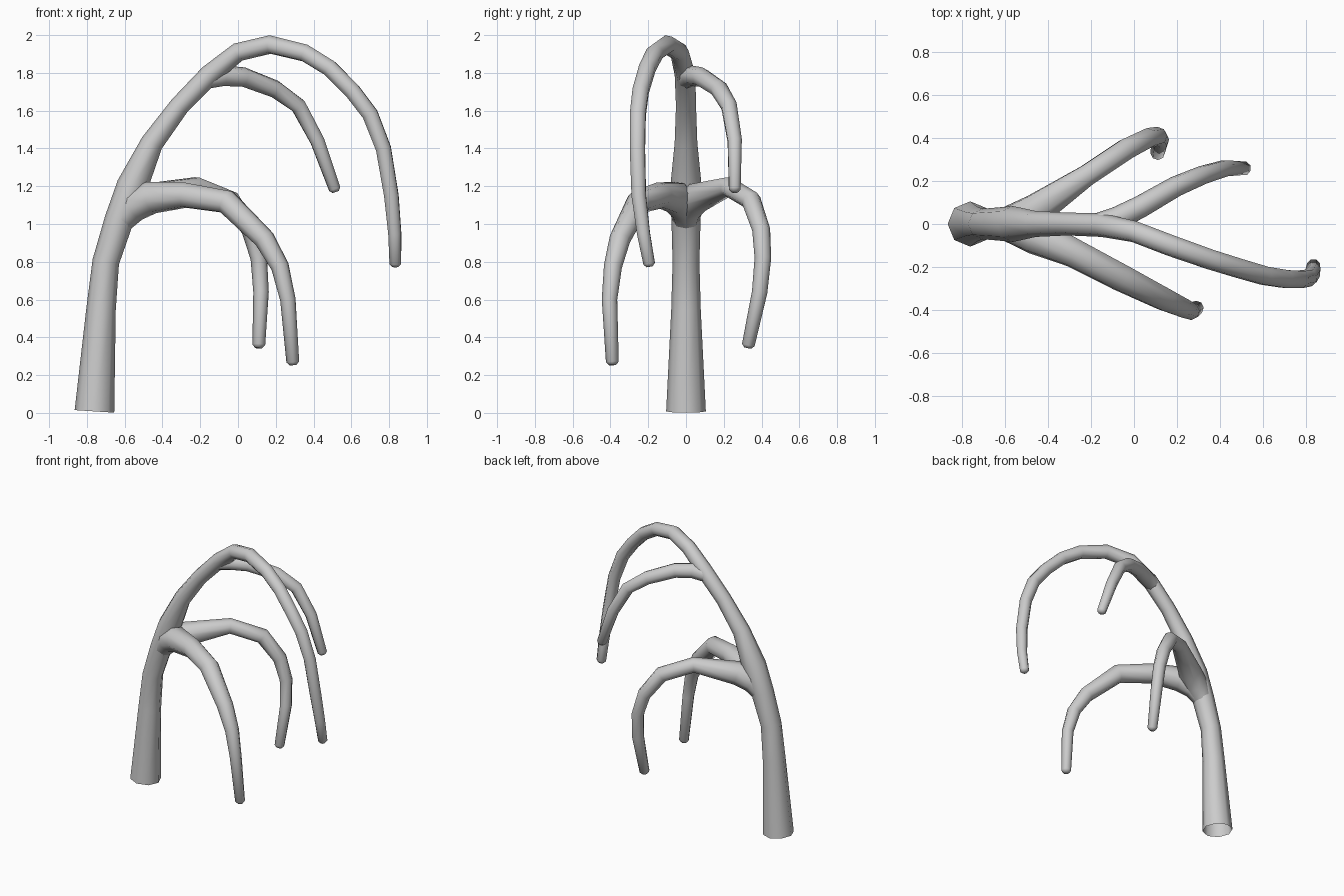
import bpy, bmesh, math
from mathutils import Vector

SIDES = 8


def limb(name, pts, open_start=True, round_tip=True):
    """Loft an eight-sided tube through (x, y, z, radius) stations."""
    centres = [Vector(p[:3]) for p in pts]
    radii = [p[3] for p in pts]
    if round_tip:
        end_dir = (centres[-1] - centres[-2]).normalized()
        centres.append(centres[-1] + end_dir * radii[-1] * 0.5)
        radii.append(radii[-1] * 0.55)
    bm = bmesh.new()
    rings = []
    prev_t, side = None, None
    last = len(centres) - 1
    for i, c in enumerate(centres):
        before = (c - centres[i - 1]).normalized() if i > 0 else Vector()
        after = (centres[i + 1] - c).normalized() if i < last else Vector()
        t = (before + after).normalized()
        if prev_t is None:
            side = Vector((0, 1, 0))
        else:
            side = prev_t.rotation_difference(t) @ side
        side = (side - t * side.dot(t)).normalized()
        up = t.cross(side)
        rings.append([bm.verts.new(c + radii[i] * (side * math.cos(a) + up * math.sin(a)))
                      for a in (2 * math.pi * k / SIDES for k in range(SIDES))])
        prev_t = t
    for a, b in zip(rings, rings[1:]):
        for k in range(SIDES):
            n = (k + 1) % SIDES
            bm.faces.new((a[k], a[n], b[n], b[k]))
    bm.faces.new(rings[-1])
    if not open_start:
        bm.faces.new(rings[0][::-1])
    bm.normal_update()
    mesh = bpy.data.meshes.new(name)
    bm.to_mesh(mesh)
    bm.free()
    for f in mesh.polygons:
        f.use_smooth = True
    obj = bpy.data.objects.new(name, mesh)
    bpy.context.collection.objects.link(obj)
    return obj


# Trunk, open at the foot, sweeping over into the longest drooping branch
limb("trunk_and_main_branch", [
    (-0.76, 0, 0.008, 0.105), (-0.725, 0, 0.55, 0.078), (-0.70, 0, 0.80, 0.071),
    (-0.63, 0, 1.02, 0.077), (-0.56, 0, 1.20, 0.083), (-0.455, 0, 1.43, 0.06),
    (-0.31, 0, 1.625, 0.053), (-0.15, -0.005, 1.79, 0.055), (0.0, -0.035, 1.91, 0.05),
    (0.17, -0.10, 1.95, 0.05), (0.355, -0.165, 1.905, 0.048), (0.485, -0.205, 1.825, 0.047),
    (0.605, -0.24, 1.705, 0.046), (0.70, -0.255, 1.58, 0.045), (0.77, -0.257, 1.40, 0.043),
    (0.812, -0.25, 1.15, 0.041), (0.83, -0.225, 0.95, 0.037), (0.833, -0.195, 0.79, 0.033)])

# Upper back branch
limb("upper_back_branch", [
    (-0.17, 0.0, 1.765, 0.05), (-0.08, 0.025, 1.785, 0.055), (0.03, 0.08, 1.778, 0.052),
    (0.195, 0.175, 1.715, 0.048), (0.32, 0.228, 1.625, 0.044), (0.42, 0.258, 1.44, 0.04),
    (0.512, 0.258, 1.185, 0.033)])

# Lower front branch
limb("lower_front_branch", [
    (-0.62, 0.0, 1.02, 0.07), (-0.56, -0.01, 1.09, 0.085), (-0.46, -0.055, 1.14, 0.088),
    (-0.28, -0.135, 1.153, 0.07), (-0.06, -0.25, 1.117, 0.066), (0.14, -0.35, 0.92, 0.056),
    (0.222, -0.387, 0.775, 0.048), (0.264, -0.405, 0.60, 0.041), (0.29, -0.39, 0.27, 0.034)])

# Lower back branch
limb("lower_back_branch", [
    (-0.62, 0.0, 1.02, 0.07), (-0.56, 0.01, 1.09, 0.085), (-0.46, 0.06, 1.14, 0.082),
    (-0.22, 0.225, 1.198, 0.053), (-0.04, 0.345, 1.125, 0.053), (0.065, 0.398, 0.97, 0.048),
    (0.11, 0.407, 0.82, 0.044), (0.122, 0.39, 0.64, 0.041), (0.11, 0.33, 0.36, 0.034)])
